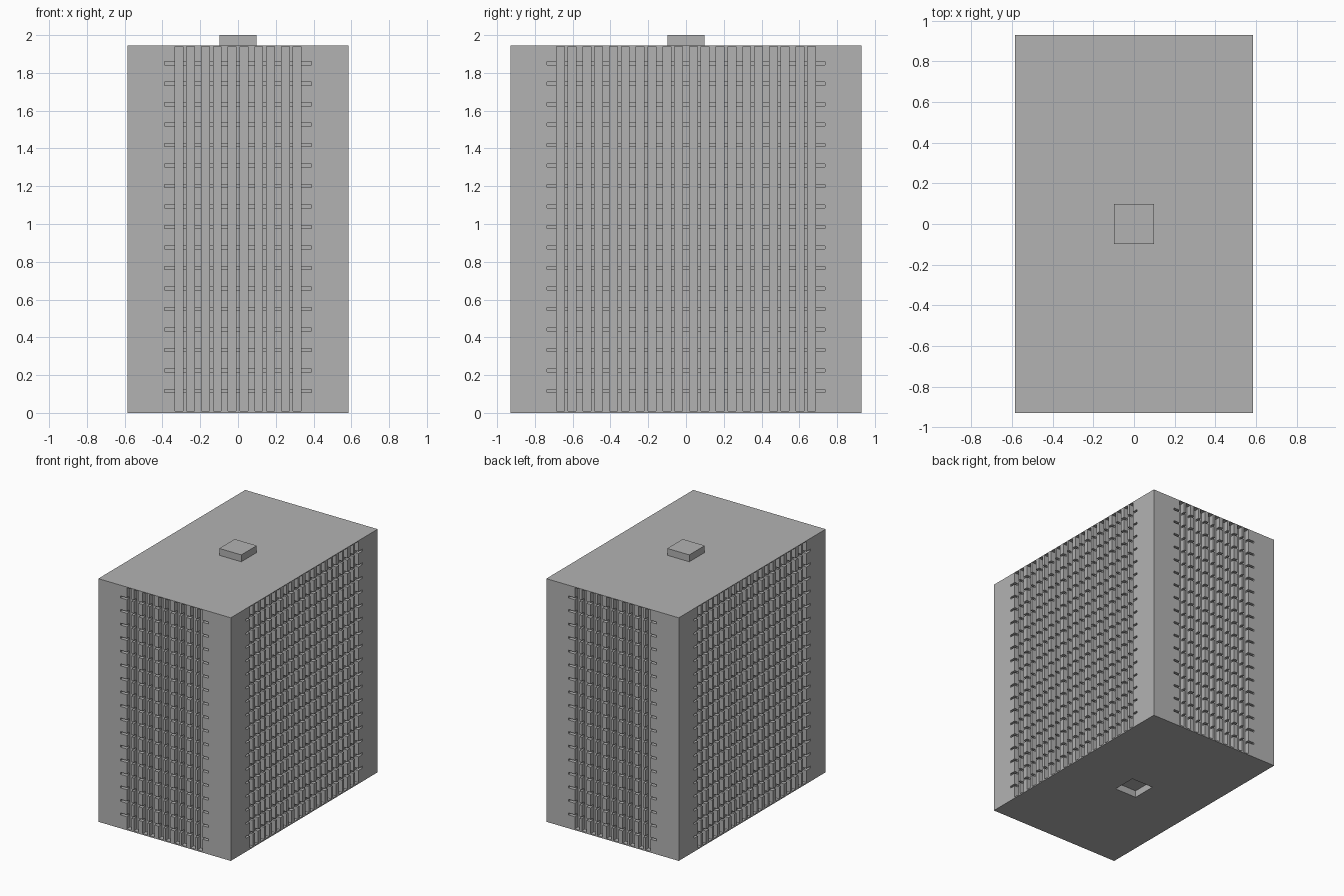
import bpy
import bmesh
from mathutils import Vector, Matrix

old = bpy.data.objects.get("Cube")
if old:
    bpy.data.objects.remove(old, do_unlink=True)

WIDTH, DEPTH, ROOF = 1.172, 1.857, 1.945
STUD, STUD_H = 0.195, 0.055
PITCH = 0.141                       # spacing of the paired slots
ROWS, ROW_PITCH, ROW_START = 17, 0.1085, 0.115

concrete = bpy.data.materials.new("concrete_grey")
concrete.use_nodes = True
grey = (0.45, 0.45, 0.45, 1)
concrete.diffuse_color = grey
concrete.node_tree.nodes["Principled BSDF"].inputs["Base Color"].default_value = grey


def add_box(bm, centre, size):
    bmesh.ops.create_cube(
        bm, size=1,
        matrix=Matrix.Translation(Vector(centre)) @ Matrix.Diagonal((*size, 1)))


def make_object(name, bm):
    mesh = bpy.data.meshes.new(name)
    bm.to_mesh(mesh)
    bm.free()
    mesh.materials.append(concrete)
    obj = bpy.data.objects.new(name, mesh)
    bpy.context.scene.collection.objects.link(obj)
    return obj


def wall_box(bm, axis, side, along, z, length, height, cut):
    """Box sunk by cut into the wall facing side on axis (0 = x, 1 = y)."""
    half = (WIDTH, DEPTH)[axis] / 2
    out = 0.02
    centre, size = [0, 0, z], [length, length, height]
    centre[axis] = side * (half + (out - cut) / 2)
    size[axis] = cut + out
    centre[1 - axis] = along
    add_box(bm, centre, size)


# Main block
bm = bmesh.new()
add_box(bm, (0, 0, ROOF / 2), (WIDTH, DEPTH, ROOF))
tower = make_object("tower_body", bm)

# Slot cutters for all four walls: upright pairs, then floor bands
slots, bands = bmesh.new(), bmesh.new()
for axis, pairs, band_length in ((1, 5, 0.78), (0, 10, 1.47)):
    for side in (-1, 1):
        for i in range(pairs):
            middle = (i - (pairs - 1) / 2) * PITCH
            for offset in (-0.031, 0.031):
                wall_box(slots, axis, side, middle + offset,
                         0.975, 0.042, 1.93, 0.04)
        for row in range(ROWS):
            wall_box(bands, axis, side, 0, ROW_START + row * ROW_PITCH,
                     band_length, 0.016, 0.03)

# Socket under the base, matching the roof block
add_box(slots, (0, 0, 0), (STUD, STUD, STUD_H * 2))

cutters = [make_object("upright_slot_cutter", slots),
           make_object("floor_band_cutter", bands)]
for cutter in cutters:
    mod = tower.modifiers.new(cutter.name, 'BOOLEAN')
    mod.operation = 'DIFFERENCE'
    mod.solver = 'EXACT'
    mod.object = cutter

# Apply the cuts and remove the helpers
bpy.context.view_layer.update()
graph = bpy.context.evaluated_depsgraph_get()
cut_mesh = bpy.data.meshes.new_from_object(tower.evaluated_get(graph))
tower.modifiers.clear()
tower.data = cut_mesh
for cutter in cutters:
    bpy.data.objects.remove(cutter, do_unlink=True)

# Roof block
bm = bmesh.new()
add_box(bm, (0, 0, ROOF + STUD_H / 2), (STUD, STUD, STUD_H))
make_object("roof_block", bm)
